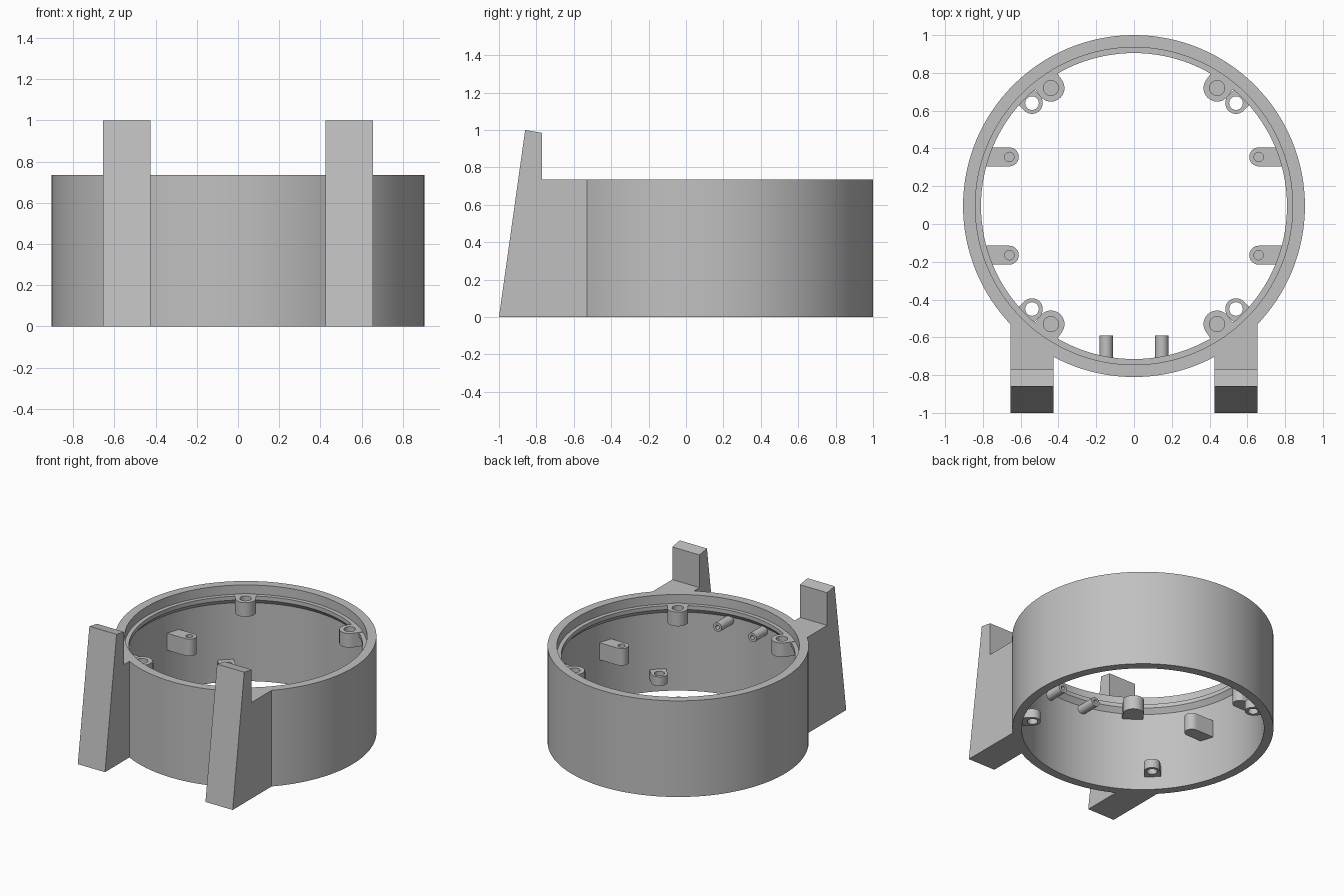
import bpy, bmesh
from math import sin, cos, pi, atan2, radians, sqrt
from mathutils import Matrix, Vector

if "Cube" in bpy.data.objects:
    bpy.data.objects.remove(bpy.data.objects["Cube"], do_unlink=True)

CY = 0.095            # ring centre on y
OUTER, INNER, LIP = 0.905, 0.84, 0.81
TOP = 0.735

grey = bpy.data.materials.new("plain grey")
grey.use_nodes = True
grey.diffuse_color = (0.53, 0.53, 0.53, 1)
grey.node_tree.nodes["Principled BSDF"].inputs["Base Color"].default_value = (0.53, 0.53, 0.53, 1)


def finish(name, bm, matrix=None):
    bmesh.ops.recalc_face_normals(bm, faces=bm.faces)
    if matrix:
        bm.transform(matrix)
    mesh = bpy.data.meshes.new(name)
    bm.to_mesh(mesh)
    bm.free()
    mesh.materials.append(grey)
    obj = bpy.data.objects.new(name, mesh)
    bpy.context.collection.objects.link(obj)
    bpy.ops.object.select_all(action="DESELECT")
    obj.select_set(True)
    bpy.context.view_layer.objects.active = obj
    bpy.ops.object.shade_smooth_by_angle(angle=radians(30))
    return obj


def bridge(bm, a, b):
    n = len(a)
    for i in range(n):
        j = (i + 1) % n
        bm.faces.new((a[i], a[j], b[j], b[i]))


def revolved_ring(name, profile, steps=128):
    bm = bmesh.new()
    loops = [[bm.verts.new((r * cos(2 * pi * i / steps), r * sin(2 * pi * i / steps), z))
              for i in range(steps)] for r, z in profile]
    for k, loop in enumerate(loops):
        bridge(bm, loop, loops[(k + 1) % len(loops)])
    return finish(name, bm, Matrix.Translation((0, CY, 0)))


def mount(name, matrix, height, radius, hole, depth, reach=None, steps=32):
    """Post with a hole in its top; reach squares it off towards local +x."""
    def outline(i):
        c, s = cos(2 * pi * i / steps), sin(2 * pi * i / steps)
        if reach is None or c < 1e-6:
            return radius * c, radius * s
        m = max(c, abs(s))
        return reach * c / m, radius * s / m

    def loop(points, z):
        return [bm.verts.new((x, y, z)) for x, y in points]

    bm = bmesh.new()
    outside = [outline(i) for i in range(steps)]
    inside = [(hole * cos(2 * pi * i / steps), hole * sin(2 * pi * i / steps)) for i in range(steps)]
    low, high = loop(outside, 0), loop(outside, height)
    rim, floor = loop(inside, height), loop(inside, height - depth)
    bridge(bm, low, high)
    bridge(bm, high, rim)
    bridge(bm, rim, floor)
    if depth < height:
        bm.faces.new(floor)
        bm.faces.new(low)
    else:
        bridge(bm, floor, low)
    return finish(name, bm, matrix)


# Round wall with an inner lip below the rim
revolved_ring("ring_wall", [(OUTER, 0), (OUTER, TOP), (INNER, TOP), (INNER, 0.665),
                            (LIP, 0.665), (LIP, 0.635), (INNER, 0.6), (INNER, 0)])

for side, sx in (("left", 1), ("right", -1)):
    # Sloping front leg, its back face buried in the wall
    bm = bmesh.new()
    ends = []
    for x in (0.425, 0.655):
        back = CY - sqrt(0.88 ** 2 - x ** 2)
        profile = [(-1, 0), (-0.86, 1), (-0.77, 0.985), (-0.77, TOP), (back, TOP), (back, 0)]
        ends.append([bm.verts.new((sx * x, y, z)) for y, z in profile])
        bm.faces.new(ends[-1])
    bridge(bm, *ends)
    finish(f"{side}_leg", bm)

    for end, sy in (("back", 1), ("front", -1)):
        # Corner screw posts under the rim and open sleeves near the base
        for part, x, y, z, height, radius, hole, depth, reach in (
                ("screw_post", 0.44, 0.625, 0.56, 0.108, 0.072, 0.04, 0.08, 0.08),
                ("sleeve", 0.54, 0.545, 0.1, 0.07, 0.057, 0.036, 0.07, 0.085)):
            turn = Matrix.Rotation(atan2(sy * y, sx * x), 4, "Z")
            place = Matrix.Translation((sx * x, CY + sy * y, z))
            mount(f"{end}_{side}_{part}", place @ turn, height, radius, hole, depth, reach)

        # Side tabs reaching in from the wall
        turn = Matrix.Rotation(0 if sx > 0 else pi, 4, "Z")
        place = Matrix.Translation((sx * 0.66, CY + sy * 0.26, 0.33))
        mount(f"{end}_{side}_tab", place @ turn, 0.13, 0.05, 0.025, 0.1, 0.16)

    # Horizontal pegs on the front wall
    place = Matrix.Translation((sx * 0.147, -0.75, 0.575))
    mount(f"{side}_peg", place @ Matrix.Rotation(-pi / 2, 4, "X"), 0.16, 0.035, 0.016, 0.1)
